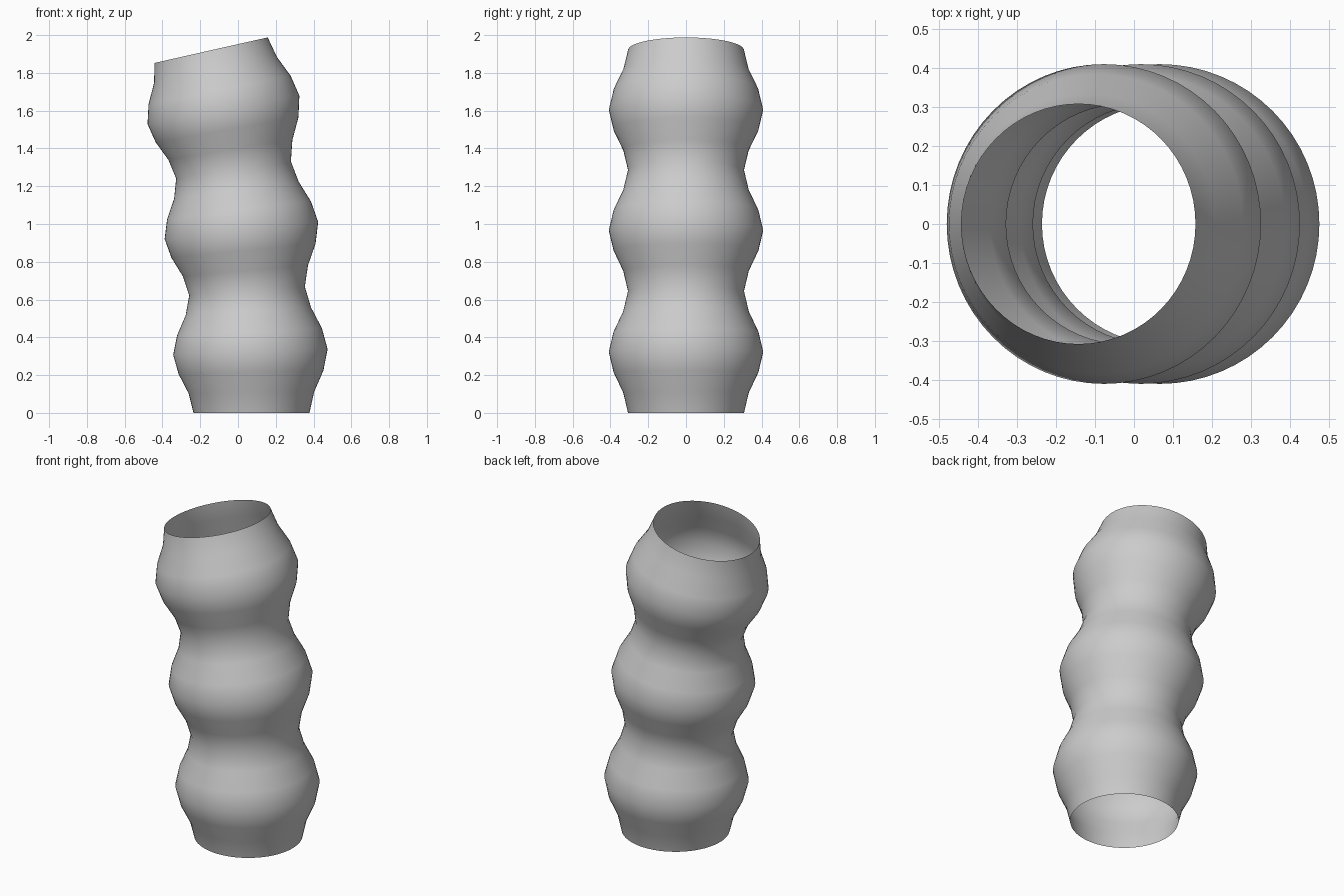
import bpy, bmesh, math

if "Cube" in bpy.data.objects:
    bpy.data.objects.remove(bpy.data.objects["Cube"])

SIDES = 64
HALF_WAVES, STEPS = 6, 3          # three bulges, three segments per half wave
LENGTH = 1.936                    # length along the bent centre line
BEND = math.radians(12.7)         # total lean toward -x
R_MIN, R_MAX = 0.307, 0.409
BASE_X = 0.0715

bm = bmesh.new()
bend_r = LENGTH / BEND
n = HALF_WAVES * STEPS
rings = []
# Corrugated rings swept along a circular arc
for i in range(n + 1):
    t = i / n
    a = BEND * t
    wave = (1 - math.cos(math.pi * i / STEPS)) / 2
    r = R_MIN + (R_MAX - R_MIN) * wave
    cx, cz = BASE_X - bend_r * (1 - math.cos(a)), bend_r * math.sin(a)
    ring = []
    for k in range(SIDES):
        u = 2 * math.pi * k / SIDES
        ring.append(bm.verts.new((cx + r * math.cos(u) * math.cos(a),
                                  r * math.sin(u),
                                  cz + r * math.cos(u) * math.sin(a))))
    rings.append(ring)

# Open-ended wall
for lo, hi in zip(rings, rings[1:]):
    for k in range(SIDES):
        j = (k + 1) % SIDES
        bm.faces.new((lo[k], lo[j], hi[j], hi[k])).smooth = True

mesh = bpy.data.meshes.new("bellows_tube")
bm.to_mesh(mesh)
bm.free()
tube = bpy.data.objects.new("bellows_tube", mesh)
bpy.context.collection.objects.link(tube)
